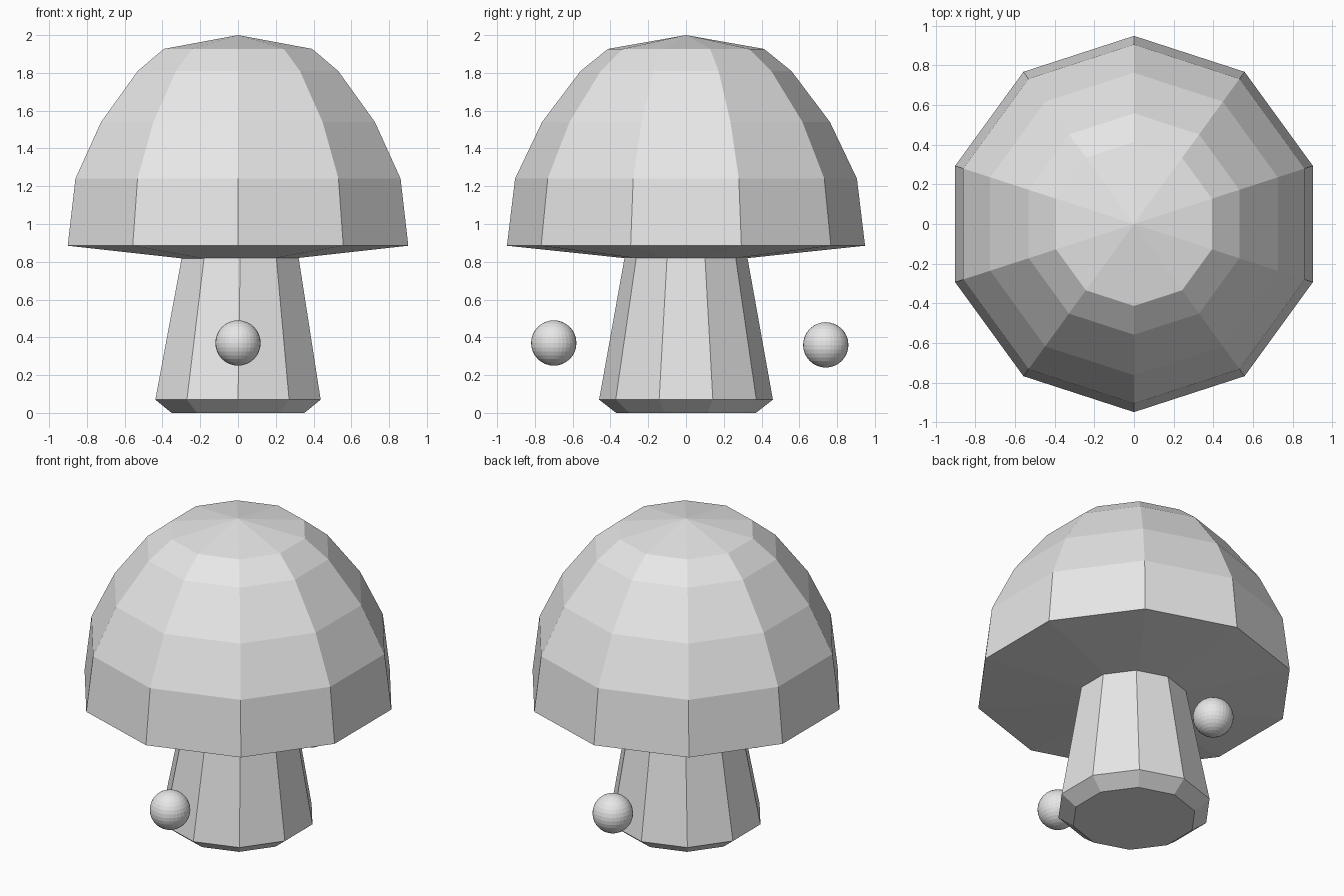
import bpy
import bmesh
from math import cos, sin, pi

SIDES = 10

cube = bpy.data.objects.get("Cube")
if cube:
    bpy.data.objects.remove(cube, do_unlink=True)

grey = bpy.data.materials.new("plain grey")
grey.use_nodes = True
grey.diffuse_color = (0.8, 0.8, 0.8, 1)
grey.node_tree.nodes["Principled BSDF"].inputs["Base Color"].default_value = (0.8, 0.8, 0.8, 1)


def finish(bm, name, location=(0, 0, 0)):
    bmesh.ops.recalc_face_normals(bm, faces=bm.faces)
    mesh = bpy.data.meshes.new(name)
    bm.to_mesh(mesh)
    bm.free()
    mesh.materials.append(grey)
    obj = bpy.data.objects.new(name, mesh)
    obj.location = location
    bpy.context.collection.objects.link(obj)
    return obj


def lathe(name, rings, bottom_tip=None, top_tip=None):
    """Stack ten-sided rings of (radius, z, x shift); ends are flat or come to a tip."""
    bm = bmesh.new()
    loops = []
    for radius, z, shift in rings:
        angles = [pi / 2 + 2 * pi * i / SIDES for i in range(SIDES)]
        loops.append([bm.verts.new((shift + radius * cos(a), radius * sin(a), z)) for a in angles])
    for low, high in zip(loops, loops[1:]):
        for i in range(SIDES):
            j = (i + 1) % SIDES
            bm.faces.new((low[i], low[j], high[j], high[i]))
    for loop, tip in ((loops[0], bottom_tip), (loops[-1], top_tip)):
        if tip is None:
            bm.faces.new(loop)
        else:
            point = bm.verts.new((0, 0, tip))
            for i in range(SIDES):
                bm.faces.new((loop[i], loop[(i + 1) % SIDES], point))
    return finish(bm, name)


# Domed cap with a shallow conical underside
lathe("cap",
      [(0.948, 0.885, 0), (0.905, 1.24, 0), (0.762, 1.54, 0), (0.558, 1.81, 0), (0.413, 1.927, 0)],
      bottom_tip=0.785, top_tip=2.0)

# Tapered stem with a chamfered foot, leaning very slightly at the top
lathe("stem", [(0.37, 0, 0), (0.46, 0.07, 0), (0.322, 0.84, 0.012)])

# Small floating balls in front and behind
for name, location in (("front_ball", (0, -0.70, 0.37)), ("back_ball", (0.01, 0.74, 0.36))):
    bm = bmesh.new()
    bmesh.ops.create_uvsphere(bm, u_segments=32, v_segments=16, radius=0.12)
    finish(bm, name, location)
